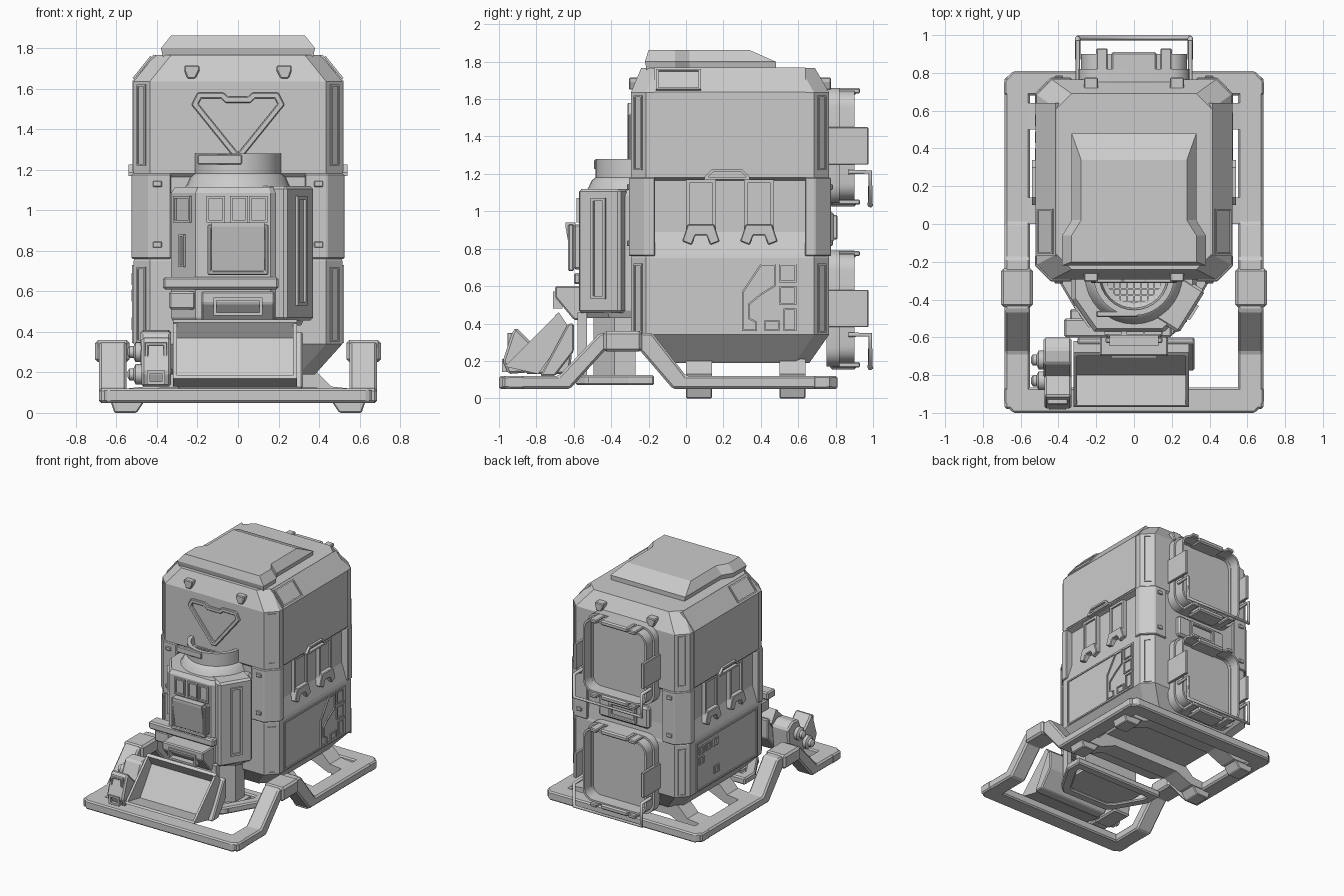
import bpy, bmesh
from math import sin, cos, pi, atan2, radians
from mathutils import Vector, Matrix

if "Cube" in bpy.data.objects:
    bpy.data.objects.remove(bpy.data.objects["Cube"])
YC = 0.235  # body centre in y, used for front/back mirroring

def mk(name, bm, mirror="", bevel=0, mat=None, smooth=False):
    off = YC if "Y" in mirror else 0
    bm.transform(Matrix.Translation((0, -off, 0)) @ (mat or Matrix()))
    bmesh.ops.recalc_face_normals(bm, faces=bm.faces[:])
    me = bpy.data.meshes.new(name)
    bm.to_mesh(me)
    bm.free()
    ob = bpy.data.objects.new(name, me)
    bpy.context.collection.objects.link(ob)
    ob.location.y = off
    if smooth:
        me.shade_smooth()
        me.set_sharp_from_angle(angle=radians(35))
    if bevel:
        m = ob.modifiers.new("bevel", "BEVEL")
        m.width, m.segments, m.limit_method = bevel, 1, "ANGLE"
    if mirror:
        m = ob.modifiers.new("mirror", "MIRROR")
        m.use_axis = ("X" in mirror, "Y" in mirror, False)
        m.use_mirror_merge = False

def p3(p, axis, d):
    return {"x": (d, p[0], p[1]), "y": (p[0], d, p[1]), "z": (p[0], p[1], d)}[axis]

def loft(name, rings, closed=False, **k):
    bm = bmesh.new()
    vs = [[bm.verts.new(c) for c in r] for r in rings]
    n = len(vs[0])
    for i in range(len(vs) if closed else len(vs) - 1):
        a, b = vs[i], vs[(i + 1) % len(vs)]
        for j in range(n):
            bm.faces.new((a[j], a[(j + 1) % n], b[(j + 1) % n], b[j]))
    if not closed:
        bm.faces.new(vs[0])
        bm.faces.new(vs[-1])
    mk(name, bm, **k)

def prism(name, pts, axis, a, b, **k):
    loft(name, [[p3(p, axis, d) for p in pts] for d in (a, b)], **k)

def rect(a, b, c, d):
    return [(a, c), (b, c), (b, d), (a, d)]

def box(name, x, y, z, **k):
    prism(name, rect(*x, *y), "z", *z, **k)

def ring(name, pts, t, axis, a, b, **k):
    """Extruded outline of width t inside a closed polygon."""
    P = [Vector(p) for p in pts]
    nxt = P[1:] + P[:1]
    s = 1 if sum(p.x * q.y - q.x * p.y for p, q in zip(P, nxt)) > 0 else -1
    inner = []
    for i, p in enumerate(P):
        d1, d2 = (p - P[i - 1]).normalized(), (nxt[i] - p).normalized()
        n1, n2 = Vector((-d1.y, d1.x)) * s, Vector((-d2.y, d2.x)) * s
        inner.append(p + (n1 + n2) * t / (1 + n1.dot(n2)))
    rs = [[p3(p, axis, d) for p in q] for q, d in ((P, a), (P, b), (inner, b), (inner, a))]
    loft(name, rs, closed=True, **k)

def rounded(x, z0, z1, r, seg=5):
    cs = [(x - r, z1 - r), (r - x, z1 - r), (r - x, z0 + r), (x - r, z0 + r)]
    return [(cx + r * cos((i + j / seg) * pi / 2), cz + r * sin((i + j / seg) * pi / 2))
            for i, (cx, cz) in enumerate(cs) for j in range(seg + 1)]

def lathe(name, prof, mat, n=32):
    rs = [[(r * cos(2 * pi * i / n), r * sin(2 * pi * i / n), z) for i in range(n)] for r, z in prof]
    loft(name, rs, smooth=True, mat=mat)

def pipe(name, pts, r):
    cu = bpy.data.curves.new(name, "CURVE")
    cu.dimensions, cu.bevel_depth, cu.bevel_resolution, cu.use_fill_caps = "3D", r, 1, True
    sp = cu.splines.new("POLY")
    sp.points.add(len(pts) - 1)
    for q, p in zip(sp.points, pts):
        q.co = (*p, 1)
    bpy.context.collection.objects.link(bpy.data.objects.new(name, cu))

def octa(z, x, y0, y1, c=0.08):
    half = [(x - c, y0), (x, y0 + c), (x, y1 - c), (x - c, y1)]
    return [(px, py, z) for px, py in half] + [(-px, py, z) for px, py in reversed(half)]

# main body shell: stacked chamfered octagons
loft("body_shell", [octa(*r) for r in (
    (.19, .38, -.17, .66), (.34, .515, -.295, .765), (.75, .515, -.295, .765), (.77, .51, -.29, .76), (.89, .47, -.28, .75),
    (1.165, .47, -.28, .75), (1.18, .515, -.295, .765), (1.635, .515, -.295, .765), (1.765, .41, -.24, .69))])
# roof hatch
loft("roof_hatch", [[(-a, y0, z), (a, y0, z), (a, -.06, z), (b, .02, z), (b, y1, z), (-b, y1, z), (-b, .02, z), (-a, -.06, z)]
     for a, b, y0, y1, z in ((.37, .32, -.21, .48, 1.755), (.38, .33, -.22, .48, 1.80), (.33, .28, -.2, .34, 1.862))])
# belt pads wrapping the four corners, with bolts
prism("corner_pad", [(.33, -.305), (.44, -.305), (.525, -.22), (.525, -.165), (.46, -.165), (.33, -.26)], "z", .76, 1.18, mirror="XY", bevel=.006)
for z in (.83, 1.13):
    box("pad_bolt", (.375, .42), (-.315, -.29), (z - .015, z + .015), mirror="XY", bevel=.004)
# inset strips on the chamfered corners
turn = Matrix.Translation((.475, -.255, 0)) @ Matrix.Rotation(pi / 4, 4, "Z")
for z0, z1 in ((1.22, 1.62), (.35, .72)):
    ring("corner_strip", rect(-.03, .03, z0, z1), .009, "y", -.007, .02, mirror="XY", mat=turn)
# side panels: the upper ones wrap over the roof chamfer
prism("upper_side_panel", [(.5, 1.19), (.521, 1.19), (.521, 1.637), (.416, 1.768), (.39, 1.75), (.5, 1.62)], "y", -.17, .64, mirror="X")
ring("lower_side_frame", rect(-.16, .61, .345, .73), .012, "x", .505, .522, mirror="X")
slope = Matrix.Translation((.47, 0, 1.702)) @ Matrix.Rotation(radians(51), 4, "Y")
ring("roof_vent", rect(-.07, .07, -.16, .08), .012, "z", -.01, .008, mirror="X", mat=slope)
ring("side_handle", [(.1, 1.17), (.34, 1.17), (.34, 1.185), (.3, 1.225), (.14, 1.225), (.1, 1.185)], .014, "x", .5, .54, mirror="X")
for y in (0, .31):
    box("side_strap", (.46, .485), (y + .01, y + .15), (.88, 1.165), mirror="X", bevel=.006)
    ring("strap_frame", rect(y, y + .16, .9, 1.17), .018, "x", .46, .5, mirror="X")
    prism("strap_foot", [(y + u, v) for u, v in ((-.02, .84), (.03, .82), (.05, .87), (.11, .87), (.13, .82), (.18, .84), (.15, .93), (.01, .93))],
          "x", .46, .52, mirror="X", bevel=.005)
# right-hand angular ornament and left-hand hatch buttons
for pts in ([(.3, .36), (.38, .36), (.38, .41), (.34, .43), (.34, .5), (.40, .55), (.48, .60), (.48, .72), (.4, .72), (.3, .57)],
            rect(.5, .59, .62, .72), rect(.5, .59, .5, .6), rect(.42, .5, .36, .42), rect(.52, .59, .36, .48)):
    ring("side_ornament", pts, .009, "x", .51, .524)
for y, z in ((.55, .66), (.46, .66), (.37, .66), (.55, .58), (.36, .44)):
    ring("left_button", rect(y - .03, y + .03, z - .03, z + .03), .01, "x", -.525, -.51)
# front bracket ornament and upper lugs
ring("front_bracket", [(-.23, 1.52), (-.2, 1.58), (-.07, 1.58), (-.05, 1.56), (.05, 1.56), (.07, 1.58), (.2, 1.58), (.23, 1.52), (.02, 1.26), (-.02, 1.26)],
     .03, "y", -.312, -.28, bevel=.005)
prism("roof_lug", [(.19, 1.715), (.265, 1.715), (.265, 1.69), (.25, 1.65), (.21, 1.65), (.19, 1.69)], "y", -.305, -.24, mirror="XY", bevel=.006)

# front tank with funnel neck and grate
tank = [(-.33, -.27), (-.33, -.40), (-.21, -.57), (.16, -.57), (.33, -.42), (.33, -.27)]
sc = lambda s, z: [(x * s, -.27 + (y + .27) * s, z) for x, y in tank]
loft("tank", [sc(.94, .43), sc(1, .47), sc(1, 1.085), sc(.94, 1.115)])
loft("tank_base", [sc(.75, .1), sc(.75, .44)])
lathe("funnel_neck", [(.27, 1.10), (.25, 1.13), (.235, 1.165), (.215, 1.18), (.215, 1.28), (.185, 1.28), (.175, 1.22), (.12, 1.19), (.01, 1.18)],
      Matrix.Translation((0, -.27, 0)))
for i in range(-4, 5):
    d, w = i * .036, (.17 ** 2 - (i * .036) ** 2) ** .5
    box("funnel_grate", (d - .004, d + .004), (-.27 - w, -.27), (1.205, 1.215))
    if i < 0:
        box("funnel_grate", (-w, w), (d - .274, d - .266), (1.205, 1.215))
box("neck_latch", (-.2, .02), (-.492, -.46), (1.225, 1.275), bevel=.006)
for x in (-.155, -.04, .055):
    ring("tank_window", rect(x, x + .09, .94, 1.07), .012, "y", -.585, -.565)
face = Matrix.Translation((-.27, -.485, 0)) @ Matrix.Rotation(-atan2(.17, .12), 4, "Z")
ring("tank_window", rect(-.07, .07, .94, 1.07), .012, "y", -.012, .01, mat=face)
ring("tank_slot", rect(-.02, .02, .72, .88), .01, "y", -.014, .01, mat=face)
# control screen
box("screen", (-.15, .15), (-.60, -.56), (.69, .93), bevel=.01)
prism("screen_hood", [(-.59, .70), (-.605, .70), (-.645, .92), (-.645, .94), (-.59, .94)], "x", -.13, .13)
ring("screen_frame", rect(-.15, .15, .68, .93), .02, "y", -.63, -.6, bevel=.006)
# shelf and dispenser chute
box("shelf", (-.37, .2), (-.60, -.5), (.61, .67), bevel=.01)
prism("chute", [(-.70, .6), (-.55, .6), (-.55, .42), (-.60, .42), (-.70, .54)], "x", -.18, .18, bevel=.008)
ring("chute_frame", rect(-.12, .12, .48, .57), .015, "y", -.71, -.66)
box("shelf_valve", (-.34, -.21), (-.57, -.45), (.51, .6), bevel=.01)
# angled canister on the right of the tank
pod = Matrix.Translation((.245, -.425, 0)) @ Matrix.Rotation(radians(58), 4, "Z")
box("side_canister", (-.135, .13), (-.075, .08), (.455, 1.12), bevel=.015, mat=pod)
ring("canister_slot", rect(-.045, .045, .53, 1.07), .016, "y", -.088, -.07, mat=pod)

# skid frame: raised side rails, end bars, sleeves, feet and struts
prism("side_rail", [(-.98, .05), (-.62, .05), (-.43, .26), (-.25, .26), (-.07, .05), (.78, .05), (.78, .12), (0, .12), (-.18, .35), (-.46, .35), (-.68, .12), (-.98, .12)],
      "x", .55, .685, mirror="X", bevel=.012)
for n, y0, y1, c in (("front_bar", -1, -.865, -.95), ("rear_bar", .81, .68, .76)):
    prism(n, [(-.687, c), (-.64, y0), (.64, y0), (.687, c), (.687, y1), (-.687, y1)], "z", .05, .12, bevel=.01)
box("rail_sleeve", (.535, .705), (-.44, -.235), (.25, .36), mirror="X", bevel=.015)
for y in (0, .5):
    prism("foot", [(.5, 0), (.61, 0), (.63, .06), (.46, .06)], "y", y, y + .14, mirror="X", bevel=.006)
    half = [(.3, .12), (.44, .06), (.6, .06), (.6, .115), (.46, .13), (.38, .21)]
    prism("body_strut", half + [(-a, b) for a, b in reversed(half)], "y", y, y + .14)
# tank cradle under the front
half = [(.40, -.17), (.40, -.30), (.26, -.54), (.2, -.59)]
ring("tank_cradle", half + [(-a, b) for a, b in reversed(half)], .075, "z", .07, .125, bevel=.01)
box("cradle_plate", (-.28, .28), (-.52, -.2), (.085, .11))
box("cradle_post", (.17, .21), (-.58, -.53), (.1, .46), mirror="X")

# tilted scoop bucket
scoop = [(-.97, .17), (-.79, .13), (-.62, .37), (-.68, .46)]
prism("scoop_shell", scoop + [(-.70, .445), (-.655, .37), (-.80, .155), (-.96, .185)], "x", -.32, .29)
for x in (-.32, .272):
    prism("scoop_side", scoop, "x", x, x + .018)
prism("scoop_backing", [(-.78, .12), (-.70, .12), (-.60, .25), (-.60, .40), (-.63, .40)], "x", -.30, .32, bevel=.008)
# scoop drive unit
prism("drive_arm", [(-.86, .13), (-.62, .13), (-.6, .37), (-.66, .41), (-.74, .4)], "x", -.48, -.33, bevel=.012)
prism("drive_head", [(-.98, .2), (-.95, .13), (-.82, .14), (-.80, .27), (-.91, .38), (-.93, .35)], "x", -.475, -.33, bevel=.012)
ring("drive_latch", rect(-.46, -.35, .26, .35), .018, "y", -.955, -.9, bevel=.004)
ring("drive_port", rect(-.45, -.36, .14, .21), .015, "y", -.985, -.93)
for y, z in ((-.72, .3), (-.83, .19)):
    lathe("drive_hub", [(.05, 0), (.05, .03), (.03, .04), (.03, .06), (.015, .07)],
          Matrix.Translation((-.475, y, z)) @ Matrix.Rotation(-pi / 2, 4, "Y"), 16)

# two rear rack bays
for z in (1.04, .17):
    ring("bay_base_ring", rounded(.295, z, z + .62, .1), .035, "y", .75, .82, smooth=True)
    ring("bay_ring", rounded(.28, z + .02, z + .605, .09), .016, "y", .8, .9, smooth=True)
    prism("bay_panel", rounded(.268, z + .03, z + .595, .08), "y", .75, .795)
    box("bay_side_plate", (.285, .31), (.76, .975), (z + .21, z + .41), mirror="X", bevel=.004)
    for zz in (z + .005, z + .6):
        box("bay_latch", (-.12, .12), (.77, .91), (zz - .02, zz + .02), bevel=.01)
        box("bay_clip", (.14, .2), (.78, .93), (zz - .01, zz + .018), mirror="X", bevel=.006)
    arm = [(.298, .87, z + .17), (.298, .985, z + .17), (.298, .985, z - .01)]
    pipe("bay_handle", arm + [(-a, b, c) for a, b, c in reversed(arm)], .014)
box("bay_link", (-.22, .22), (.74, .79), (.83, 1.0), bevel=.015)
ring("bay_link_frame", rect(-.12, .12, .85, .98), .025, "y", .78, .81, bevel=.006)
